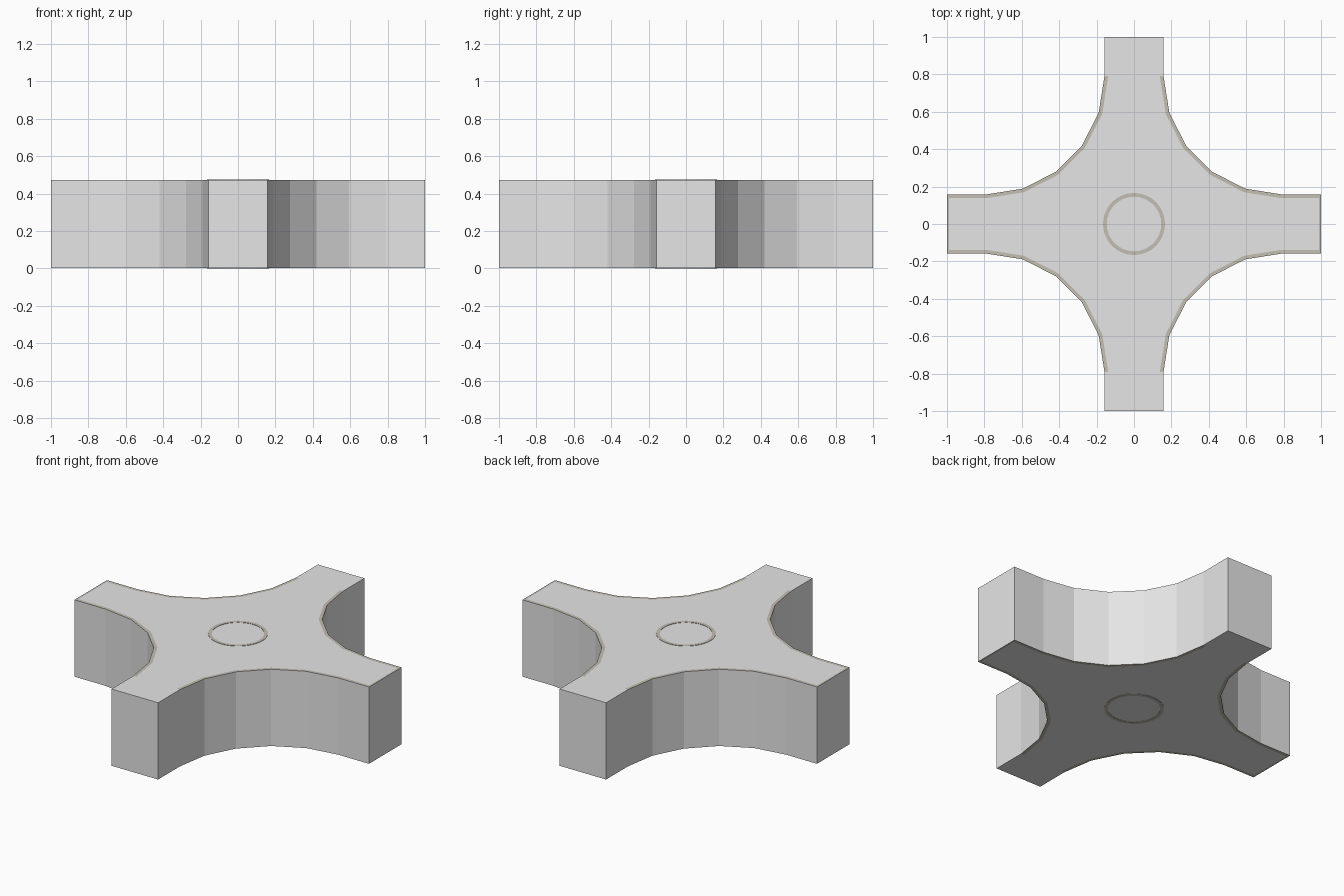
import bpy, bmesh, math

if "Cube" in bpy.data.objects:
    bpy.data.objects.remove(bpy.data.objects["Cube"])

H = 0.475      # block height
LIFT = 0.002   # thickness of the ring plates
C = 0.79       # centre of each corner cut-out


def material(name, rgb):
    m = bpy.data.materials.new(name)
    m.diffuse_color = (*rgb, 1)
    m.use_nodes = True
    m.node_tree.nodes["Principled BSDF"].inputs["Base Color"].default_value = m.diffuse_color
    return m


grey = material("light_grey", (0.79, 0.79, 0.79))
beige = material("warm_beige", (0.56, 0.52, 0.44))


def outline(radius, reach):
    """Four-armed cross with a five-sided concave arc in each corner."""
    pts = []
    for q in range(4):
        ca, sa = (1, 0, -1, 0)[q], (0, 1, 0, -1)[q]
        w = C - radius
        quarter = [(reach, w)]
        for i in range(6):
            a = math.radians(18 * i)
            quarter.append((C - radius * math.sin(a), C - radius * math.cos(a)))
        quarter.append((w, reach))
        pts += [(x * ca - y * sa, x * sa + y * ca) for x, y in quarter]
    return pts


def finish(name, bm):
    bmesh.ops.recalc_face_normals(bm, faces=bm.faces)
    me = bpy.data.meshes.new(name)
    bm.to_mesh(me)
    bm.free()
    me.materials.append(grey)
    me.materials.append(beige)
    ob = bpy.data.objects.new(name, me)
    bpy.context.collection.objects.link(ob)


# cross block: grey sides, grey faces with a narrow beige border
bm = bmesh.new()
outer, inner = outline(0.632, 1.0), outline(0.652, 0.988)
n = len(outer)
rims = []
for z in (LIFT, H - LIFT):
    rim = [bm.verts.new((x, y, z)) for x, y in outer]
    panel = [bm.verts.new((x, y, z)) for x, y in inner]
    bm.faces.new(panel)
    for i in range(n):
        j = (i + 1) % n
        f = bm.faces.new((rim[i], rim[j], panel[j], panel[i]))
        # border runs round the arcs and the x arms only
        f.material_index = int(abs(f.calc_center_median().y) < 0.8)
    rims.append(rim)
for i in range(n):
    j = (i + 1) % n
    bm.faces.new((rims[0][i], rims[0][j], rims[1][j], rims[1][i]))
finish("cross_block", bm)

# thin centre rings on the top and the underside
for name, z0, z1 in (("top_ring", H - 2 * LIFT, H), ("bottom_ring", 0, 2 * LIFT)):
    bm = bmesh.new()
    loops = []
    for r, z in ((0.166, z0), (0.166, z1), (0.146, z1), (0.146, z0)):
        loops.append([bm.verts.new((r * math.cos(math.tau * i / 32),
                                    r * math.sin(math.tau * i / 32), z)) for i in range(32)])
    for k in range(4):
        a, b = loops[k], loops[(k + 1) % 4]
        for i in range(32):
            j = (i + 1) % 32
            bm.faces.new((a[i], a[j], b[j], b[i])).material_index = 1
    finish(name, bm)
